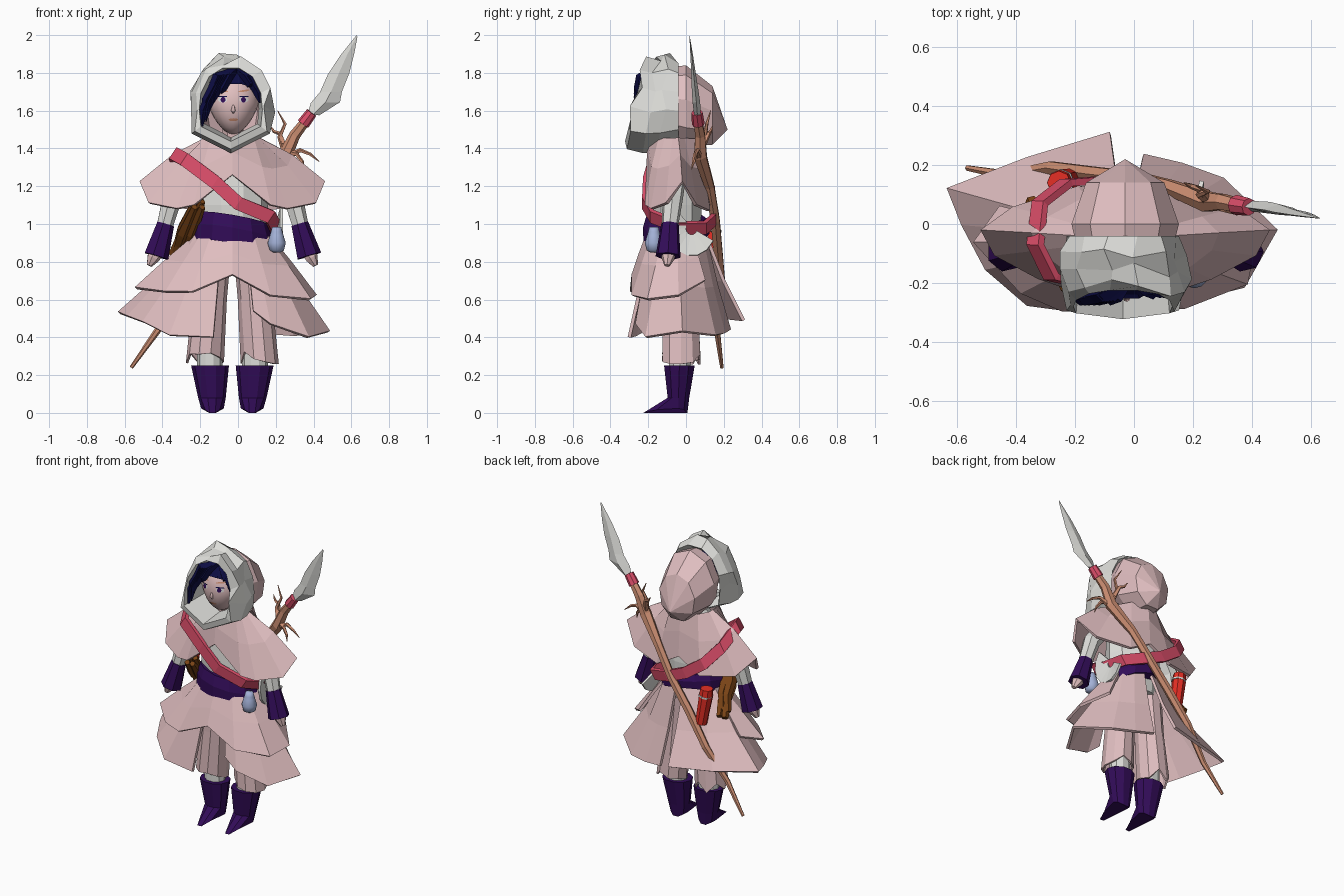
import bpy, bmesh, math, random
from math import sin, cos, pi
from mathutils import Vector

random.seed(4)
if "Cube" in bpy.data.objects:
    bpy.data.objects.remove(bpy.data.objects["Cube"])


def material(name, *srgb):
    mat = bpy.data.materials.new(name)
    mat.use_nodes = True
    colour = [(c / 255 / 12.92) if c < 11 else ((c / 255 + 0.055) / 1.055) ** 2.4 for c in srgb] + [1]
    mat.diffuse_color = colour
    mat.node_tree.nodes["Principled BSDF"].inputs["Base Color"].default_value = colour
    return mat


pink = material("dusty pink cloth", 224, 190, 192)
white = material("off white", 222, 222, 218)
purple = material("deep purple", 50, 12, 88)
navy = material("navy hair", 12, 12, 66)
skin = material("skin", 226, 192, 192)
crimson = material("crimson strap", 220, 78, 106)
red = material("red", 228, 46, 36)
tan = material("tan wood", 204, 142, 114)
brown = material("brown leather", 122, 68, 22)
blue = material("pale blue", 164, 178, 216)
MID = -0.03  # body centre line in x


def mirror(p):
    return Vector((2 * MID - p[0], p[1], p[2]))


def sheet(name, rows, mat, cyclic=True, caps=False, thick=0.0, loop=False, smooth=False):
    """Skin a surface over rows of points."""
    bm = bmesh.new()
    grid = [[bm.verts.new(p) for p in row] for row in rows]
    pairs = list(zip(grid, grid[1:])) + ([(grid[-1], grid[0])] if loop else [])
    n = len(rows[0])
    for a, b in pairs:
        for i in range(n if cyclic else n - 1):
            j = (i + 1) % n
            bm.faces.new((a[i], a[j], b[j], b[i]))
    if caps:
        bm.faces.new(grid[0])
        bm.faces.new(grid[-1])
    bmesh.ops.remove_doubles(bm, verts=bm.verts, dist=0.0005)
    bmesh.ops.recalc_face_normals(bm, faces=bm.faces)
    mesh = bpy.data.meshes.new(name)
    bm.to_mesh(mesh)
    bm.free()
    mesh.materials.append(mat)
    obj = bpy.data.objects.new(name, mesh)
    bpy.context.collection.objects.link(obj)
    if thick:
        mod = obj.modifiers.new("thickness", "SOLIDIFY")
        mod.thickness, mod.offset = thick, 0
    if smooth:
        mesh.polygons.foreach_set("use_smooth", [True] * len(mesh.polygons))
    return obj


def tube(name, points, radii, mat, sides=6, smooth=False):
    """Tapered tube along a path."""
    pts = [Vector(p) for p in points]
    rows = []
    for i, p in enumerate(pts):
        t = (pts[min(i + 1, len(pts) - 1)] - pts[max(i - 1, 0)]).normalized()
        u = t.cross(Vector((0, 1, 0))).normalized()
        v = t.cross(u)
        rows.append([p + radii[i] * (u * cos(2 * pi * k / sides) + v * sin(2 * pi * k / sides)) for k in range(sides)])
    return sheet(name, rows, mat, caps=True, smooth=smooth)


def ellipse(cx, cy, z, rx, ry, n=10, jag=0.0):
    return [Vector((cx + rx * cos(2 * pi * k / n), cy + ry * sin(2 * pi * k / n),
                    z + random.uniform(-jag, jag))) for k in range(n)]


def drape(name, hem, z, rx, ry, lift, cyclic=False):
    """Cloth hanging from an oval neckline or waist to a shaped hem."""
    hem = [Vector(p) for p in hem]
    top = []
    for p in hem:
        a = math.atan2((p.y + 0.05) / ry, (p.x - MID) / rx)
        top.append(Vector((MID + rx * cos(a), -0.05 + ry * sin(a), z)))
    mid = [t.lerp(h, 0.5) + Vector((0, 0, lift)) for t, h in zip(top, hem)]
    return sheet(name, [top, mid, hem], pink, cyclic=cyclic, thick=0.018)


# Torso, sash and hanging cloth
sheet("shirt", [ellipse(MID, -0.05, z, rx, ry) for z, rx, ry in
                ((0.85, 0.17, 0.13), (1.1, 0.19, 0.14), (1.3, 0.19, 0.12), (1.44, 0.09, 0.08))], white, caps=True)
sash = [ellipse(MID, -0.05, z, rx, ry, 12) for z, rx, ry in ((0.88, 0.215, 0.175), (0.96, 0.21, 0.178), (1.03, 0.19, 0.158))]
for i, ring in enumerate(sash):
    for p in ring:  # slanted, and narrower at the back
        back = p.y + 0.05
        p.z += -0.17 * (p.x - MID) + (0.4 - 0.2 * i if back > 0 else -0.12) * back
sheet("sash", sash, purple, caps=True)

half_hem = [(0.17, -0.21, 1.1), (0.26, -0.18, 1.08), (0.41, -0.1, 1.11), (0.455, -0.02, 1.22),
            (0.35, 0.05, 1.1), (0.13, 0.12, 1.07)]
cape_hem = [(MID, -0.2, 1.26)] + half_hem + [(MID, 0.115, 1.16)] + [mirror(p) for p in reversed(half_hem)]
drape("shoulder_cape", cape_hem, 1.45, 0.14, 0.145, 0.025, cyclic=True)
drape("upper_skirt", [(-0.45, 0.06, 0.7), (-0.54, -0.06, 0.66), (-0.38, -0.23, 0.64), (-0.24, -0.29, 0.64),
                      (MID, -0.28, 0.73), (0.17, -0.28, 0.62), (0.38, -0.2, 0.6), (0.41, -0.04, 0.62),
                      (0.28, 0.1, 0.7)], 0.94, 0.19, 0.155, 0.005)
drape("skirt_left", [(0.08, -0.25, 0.54), (0.17, -0.26, 0.47), (0.37, -0.21, 0.4), (0.48, -0.02, 0.43),
                     (0.3, 0.15, 0.41), (0.16, 0.2, 0.42), (0.03, 0.23, 0.44)], 0.97, 0.18, 0.145, -0.03)
drape("skirt_right", [(-0.13, -0.3, 0.4), (-0.36, -0.27, 0.41), (-0.5, -0.15, 0.48), (-0.58, 0, 0.51),
                      (-0.63, 0.12, 0.53), (-0.36, 0.22, 0.5), (-0.08, 0.305, 0.49)], 0.97, 0.18, 0.145, -0.03)

# Arms and legs
for side, flip in (("left", Vector), ("right", mirror)):
    def limb(part, points, radii, mat, sides=7):
        tube(side + "_" + part, [flip(p) for p in points], radii, mat, sides)

    limb("sleeve", [(0.16, -0.05, 1.32), (0.29, -0.07, 1.14), (0.34, -0.09, 0.95)], (0.06, 0.055, 0.042), white)
    limb("cuff", [(0.325, -0.085, 1.0), (0.375, -0.095, 0.83)], (0.048, 0.068), purple)
    limb("hand", [(0.36, -0.09, 0.87), (0.39, -0.095, 0.82), (0.41, -0.1, 0.78)], (0.04, 0.035, 0.015), skin)

    def leg_ring(x, y, z, rx, ry, jag=0.0):
        return ellipse(flip((x, 0, 0))[0], y, z, rx, ry, jag=jag)

    sheet(side + "_trouser", [leg_ring(0.07, -0.035, 0.88, 0.09, 0.09), leg_ring(0.09, -0.03, 0.6, 0.085, 0.09),
                              leg_ring(0.115, -0.025, 0.29, 0.095, 0.1, 0.035)], pink, thick=0.012)
    sheet(side + "_sock", [leg_ring(0.09, -0.032, z, 0.068, 0.06) for z in (0.22, 0.4)], white, caps=True)
    # Boot with a pointed toe and rounded sole
    sole = leg_ring(0.075, -0.04, 0, 0.06, 0.05)
    x = flip((0.075, 0, 0))[0]
    for p in sole:
        p.z = 0.6 * max(0, abs(p.x - x) - 0.02)
        if p.y < -0.041:
            p.y = -0.04 + (p.y + 0.04) * 3.9
            p.x = x + (p.x - x) * 0.8
    sheet(side + "_boot", [leg_ring(0.088, -0.035, 0.25, 0.1, 0.085), leg_ring(0.078, -0.04, 0.08, 0.073, 0.06), sole],
          purple, caps=True)

# Hood and fur trim
sheet("hood", [[Vector((MID + rx * sin(2 * pi * k / 9), y, cz + rz * cos(2 * pi * k / 9))) for k in range(9)]
               for y, rx, cz, rz in ((-0.08, 0.165, 1.63, 0.2), (0.0, 0.185, 1.62, 0.22), (0.14, 0.135, 1.57, 0.16),
                                     (0.22, 0.0002, 1.5, 0.0002))], pink)
rim = [(0.18, 1.5), (0.19, 1.6), (0.18, 1.7), (0.13, 1.8), (0.05, 1.85)]
rim = [(0, 1.41)] + rim + [(-a, b) for a, b in reversed(rim)]
fur = []
for scale, y, lean in ((1.0, -0.04, 0), (1.13, -0.1, 0.05), (1.15, -0.15, 0.08), (1.06, -0.215, 0.1),
                       (0.88, -0.225, 0.1), (0.78, -0.1, 0)):
    ring = []
    for dx, z in rim:
        rough = [random.uniform(-0.028, 0.028) if z > 1.55 and scale > 1 else 0 for axis in "xyz"]
        ring.append(Vector((MID - 0.008 + dx * scale, y - lean * (1.85 - z) / 0.45,
                            1.64 + (z - 1.64) * scale)) + Vector(rough))
    fur.append(ring)
sheet("fur_trim", fur, white, loop=True)

# Head: an egg with a narrow chin
HX, HY, HZ = -0.025, -0.13, 1.64


def head_point(a, b, c):
    return Vector((HX + a * 0.135 * (1 - 0.3 * max(0, -c)), HY + b * 0.12, HZ + c * 0.165))


sheet("head", [[head_point(cos(v) * cos(2 * pi * k / 20), cos(v) * sin(2 * pi * k / 20), sin(v)) for k in range(20)]
               for v in [pi * (i / 14 - 0.5) for i in range(15)]], skin, smooth=True)
tube("neck", [(MID, -0.08, 1.38), (HX, -0.1, 1.55)], (0.06, 0.055), skin)
tube("nose", [(HX, -0.242, 1.64), (HX, -0.252, 1.6), (HX, -0.24, 1.59)], (0.003, 0.012, 0.006), skin, 8, True)


def face_plate(name, x, z, w, h, mat, tilt=0, gap=0.003):
    """Thin oval laid on the front of the head."""
    def project(k, r):
        px, pz = x + w * r * cos(k * pi / 6), z + h * r * sin(k * pi / 6) + tilt * r * cos(k * pi / 6)
        c = (pz - HZ) / 0.165
        a = (px - HX) / (0.135 * (1 - 0.3 * max(0, -c)))
        return Vector((px, HY - 0.12 * math.sqrt(max(0, 1 - a * a - c * c)) - gap, pz))
    sheet(name, [[project(k, r) for k in range(12)] for r in (1, 0.5, 0)], mat)


for s, label in ((-1, "right"), (1, "left")):
    face_plate(label + "_eye_white", HX + s * 0.056, 1.658, 0.025, 0.015, white)
    face_plate(label + "_iris", HX + s * 0.054, 1.658, 0.013, 0.015, purple, gap=0.006)
    face_plate(label + "_lash", HX + s * 0.057, 1.675, 0.027, 0.004, navy, gap=0.006)
    face_plate(label + "_brow", HX + s * 0.056, 1.705, 0.03, 0.005, tan, tilt=s * 0.004)
face_plate("lips", HX, 1.552, 0.026, 0.008, tan)

# Hair: a cap with a raised front hairline, and locks falling from a parting
cap = [ellipse(HX, -0.13, z, r, r * 0.92) for z, r in ((1.68, 0.14), (1.75, 0.125), (1.8, 0.08), (1.82, 0.01))]
for p in cap[0]:
    p.z -= 0.5 * (p.y + 0.13)
sheet("hair_cap", cap, navy)
for i, (x, y, z) in enumerate([(-0.2, -0.26, 1.47), (-0.17, -0.26, 1.54), (-0.185, -0.26, 1.57), (-0.15, -0.26, 1.6),
                               (-0.13, -0.26, 1.64), (-0.09, -0.26, 1.69), (0.115, -0.235, 1.64), (0.1, -0.235, 1.69),
                               (0.075, -0.24, 1.73)]):
    tube("hair_lock_%d" % i, [(-0.01, -0.19, 1.82), (x * 0.55, y + 0.02, 1.78), (x * 0.92, y + 0.005, (z + 1.74) / 2), (x, y, z)],
         (0.014, 0.026, 0.022, 0.003), navy, 4)

# Strap looping over the right shoulder and under the left arm
path = [(-0.335, -0.07, 1.37), (-0.28, -0.18, 1.34), (-0.12, -0.215, 1.22), (0.0, -0.22, 1.11), (0.17, -0.18, 1.04),
        (0.2, -0.03, 0.98), (0.17, 0.1, 0.98), (0.04, 0.145, 1.02), (-0.1, 0.15, 1.08), (-0.23, 0.14, 1.17),
        (-0.32, 0.07, 1.28)]
off = Vector((0.02, 0, 0.03))
sheet("strap", [[Vector(p) - off, Vector(p) + off] for p in path], crimson, cyclic=False, loop=True, thick=0.025)

# Items at the hips
arc = [pi * (0.75 + 1.1 * k / 8) for k in range(9)]
sheet("hip_crescent", [[Vector((0.2 + 0.03 * r, 0.03 + 0.13 * r * cos(a), 0.98 + 0.15 * r * sin(a))) for a in arc]
                       for r in (0.25, 0.7, 1)], white, cyclic=False, thick=0.015)
tube("flask", [(0.205, -0.17, z) for z in (0.85, 0.86, 0.9, 0.94, 0.96, 0.985)],
     (0.02, 0.038, 0.048, 0.036, 0.03, 0.024), blue, 12, True)
tube("canister", [(-0.22, 0.15, 0.77), (-0.25, 0.14, 0.96), (-0.255, 0.14, 1.01)], (0.038, 0.045, 0.04), red, 8)
tube("canister_band", [(-0.247, 0.14, 0.955), (-0.249, 0.14, 0.967)], (0.047, 0.047), white, 8)
tube("bundle_tie", [(-0.225, -0.14, 1.05), (-0.2, -0.15, 1.15)], (0.022, 0.02), red, 6)
for i in range(4):
    dx, dz = 0.04 * (i % 2), 0.03 * (i // 2)
    tube("scabbard_%d" % i, [(-0.19 - dx, -0.22 + dz, 1.09 + dz), (-0.25 - dx, -0.07, 0.95 + dz),
                             (-0.27 - dx, 0, 0.89 + dz), (-0.31 - dx, 0.08 - dz, 0.81 + dz)],
         (0.018, 0.034, 0.028, 0.022), brown, 5)

# Spear: gnarled shaft, branches, binding and blade
tube("spear_shaft", [(-0.565, 0.19, 0.24), (-0.43, 0.165, 0.43), (-0.28, 0.19, 0.64), (-0.14, 0.17, 0.84),
                     (0.0, 0.155, 1.02), (0.12, 0.125, 1.2), (0.25, 0.075, 1.36), (0.3, 0.075, 1.47), (0.37, 0.06, 1.56)],
     (0.01, 0.018, 0.025, 0.028, 0.027, 0.028, 0.038, 0.03, 0.024), tan, 6)
twigs = [[(0.25, 0.08, 1.38), (0.22, 0.1, 1.46), (0.25, 0.11, 1.53), (0.21, 0.13, 1.6)],
         [(0.24, 0.09, 1.42), (0.22, 0.12, 1.48), (0.19, 0.13, 1.49), (0.17, 0.14, 1.52)],
         [(0.27, 0.07, 1.36), (0.33, 0.06, 1.39), (0.38, 0.05, 1.37), (0.43, 0.05, 1.33)],
         [(0.26, 0.07, 1.38), (0.31, 0.05, 1.37), (0.34, 0.04, 1.33), (0.35, 0.03, 1.29)]]
for i, twig in enumerate(twigs):
    tube("spear_twig_%d" % i, twig, (0.018, 0.012, 0.009, 0.002), tan, 5)
tube("spear_binding", [(0.345, 0.065, 1.53), (0.39, 0.058, 1.59)], (0.034, 0.03), crimson, 8)
blade = []
for lx, lz, rx, rz, t in ((0.37, 1.585, 0.43, 1.575, 0.018), (0.385, 1.64, 0.54, 1.645, 0.02), (0.435, 1.7, 0.55, 1.7, 0.018),
                          (0.475, 1.79, 0.59, 1.8, 0.012), (0.54, 1.89, 0.615, 1.9, 0.007), (0.628, 2.0, 0.632, 1.99, 0.001)):
    y, mx, mz = 0.06 - (lz - 1.59) * 0.1, (lx + rx) / 2, (lz + rz) / 2
    blade.append([Vector(p) for p in ((lx, y, lz), (mx, y - t, mz), (rx, y, rz), (mx, y + t, mz))])
sheet("spear_blade", blade, white, caps=True)
